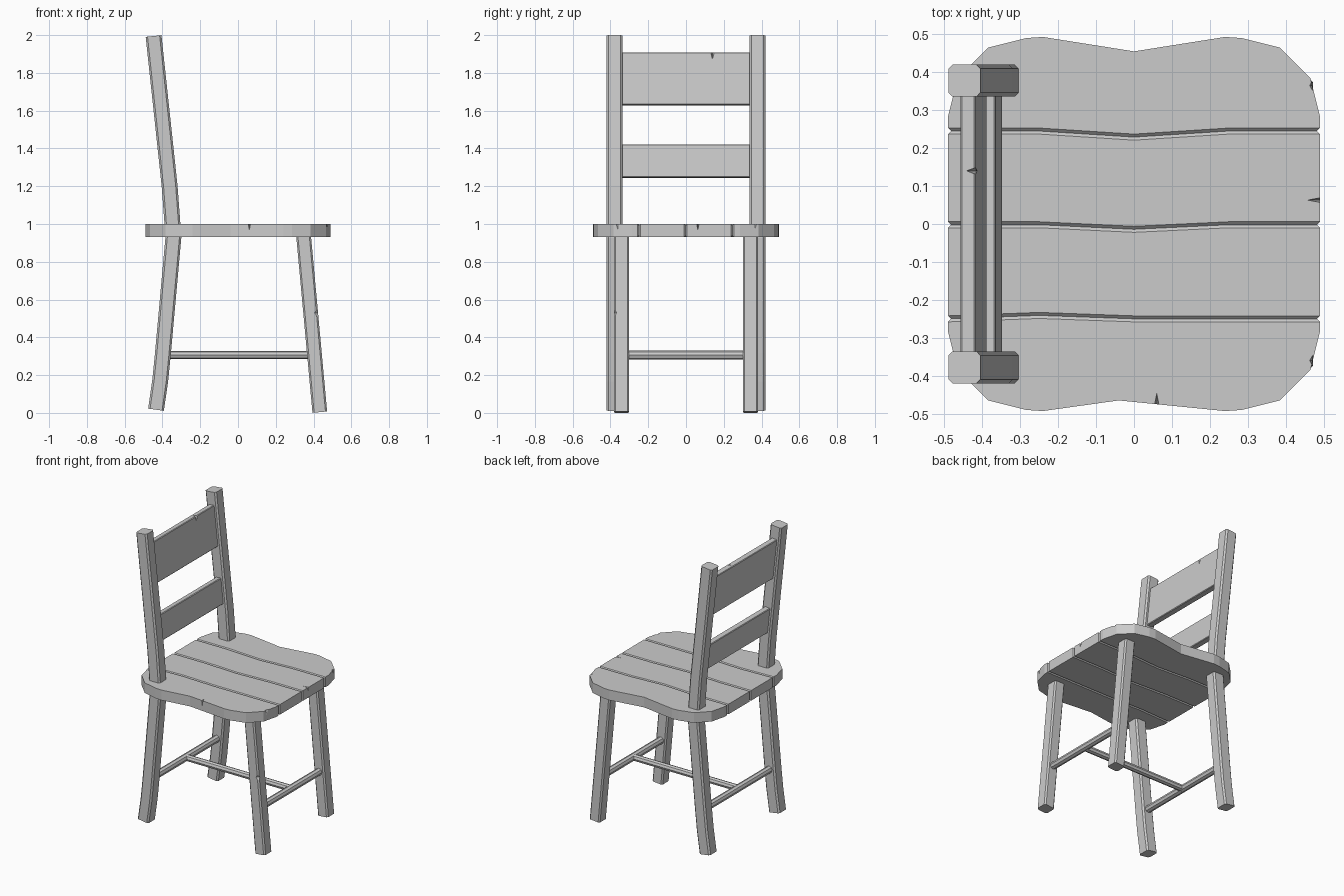
import bpy, bmesh
from mathutils import Vector

if "Cube" in bpy.data.objects:
    bpy.data.objects.remove(bpy.data.objects["Cube"], do_unlink=True)

grey = bpy.data.materials.new("plain grey wood")
grey.use_nodes = True
grey.diffuse_color = (0.6, 0.6, 0.6, 1)
grey.node_tree.nodes["Principled BSDF"].inputs["Base Color"].default_value = (0.6, 0.6, 0.6, 1)


def finish(bm, name):
    bmesh.ops.recalc_face_normals(bm, faces=bm.faces[:])
    me = bpy.data.meshes.new(name)
    bm.to_mesh(me)
    bm.free()
    me.materials.append(grey)
    ob = bpy.data.objects.new(name, me)
    bpy.context.scene.collection.objects.link(ob)
    return ob


def beam(name, path, y, half_x, half_y, chamfer):
    """Chamfered rectangular section swept along an (x, z) path at depth y."""
    bm = bmesh.new()
    pts = [Vector((x, y, z)) for x, z in path]
    a, b, c = half_x, half_y, chamfer
    section = [(a - c, -b), (a, c - b), (a, b - c), (a - c, b),
               (c - a, b), (-a, b - c), (-a, c - b), (c - a, -b)]
    rings = []
    for i, p in enumerate(pts):
        t = (pts[min(i + 1, len(pts) - 1)] - pts[max(i - 1, 0)]).normalized()
        side = Vector((t.z, 0, -t.x))
        rings.append([bm.verts.new(p + side * u + Vector((0, v, 0))) for u, v in section])
    for r, s in zip(rings, rings[1:]):
        for k in range(8):
            bm.faces.new((r[k], r[k - 1], s[k - 1], s[k]))
    bm.faces.new(rings[0])
    bm.faces.new(rings[-1])
    return finish(bm, name)


def rod(name, start, end, radius):
    """Eight-sided bar between two points."""
    a, b = Vector(start), Vector(end)
    bm = bmesh.new()
    bmesh.ops.create_cone(bm, cap_ends=True, segments=8, radius1=radius,
                          radius2=radius, depth=(b - a).length)
    ob = finish(bm, name)
    ob.location = (a + b) / 2
    ob.rotation_euler = (b - a).to_track_quat('Z', 'Y').to_euler()
    return ob


def nick(ob, centre, size, turn=0):
    """Cut a small V-shaped crack with an octahedron."""
    bm = bmesh.new()
    bmesh.ops.create_uvsphere(bm, u_segments=4, v_segments=2, radius=1)
    cutter = finish(bm, "crack_cutter")
    cutter.location, cutter.scale = centre, size
    cutter.rotation_euler.z = turn
    cutter.hide_render = True
    mod = ob.modifiers.new("crack", 'BOOLEAN')
    mod.operation, mod.solver, mod.object = 'DIFFERENCE', 'EXACT', cutter
    bpy.context.view_layer.update()
    cut = ob.evaluated_get(bpy.context.evaluated_depsgraph_get())
    me = bpy.data.meshes.new_from_object(cut)
    ob.modifiers.clear()
    ob.data = me
    bpy.data.objects.remove(cutter, do_unlink=True)


# Seat: four planks between wavy seams, chamfered along the seams
TOP, BOTTOM, END = 1.0, 0.93, 0.49
corner = [(END, 0.285), (0.465, 0.385), (0.385, 0.465), (0.285, 0.49), (0.24, 0.493)]


def seam(y, dips):
    return [(-END, y)] + [(x, y + d) for x, d in dips] + [(END, y)]


def rim(sign, mid_x, mid_y):
    half = [(x, sign * y) for x, y in corner]
    return [(-x, y) for x, y in half] + [(mid_x, sign * mid_y)] + half[::-1]


lines = [
    rim(-1, -0.04, 0.465),
    seam(-0.25, [(-0.25, 0.009), (0, 0)]),
    seam(-0.002, [(-0.25, 0), (0, -0.012), (0.25, 0)]),
    seam(0.245, [(-0.25, 0), (0, -0.016), (0.25, 0)]),
    rim(1, 0, 0.455),
]
planks = []
for i in range(4):
    low, high = lines[i], lines[i + 1]
    bm = bmesh.new()
    loop = low + high[::-1]
    under = [bm.verts.new((x, y, BOTTOM)) for x, y in loop]
    over = [bm.verts.new((x, y, TOP)) for x, y in loop]
    bm.faces.new(under)
    bm.faces.new(over)
    n = len(loop)
    for k in range(n):
        bm.faces.new((under[k - 1], under[k], over[k], over[k - 1]))
    seams = ([range(len(low))] if i > 0 else []) + ([range(len(low), n)] if i < 3 else [])
    edges = set()
    for run in seams:
        for row in (under, over):
            for k in list(run)[:-1]:
                edges.add(bm.edges.get((row[k], row[k + 1])))
        for k in (run[0], run[-1]):
            edges.add(bm.edges.get((under[k], over[k])))
    bmesh.ops.recalc_face_normals(bm, faces=bm.faces[:])
    bmesh.ops.bevel(bm, geom=list(edges), offset=0.008, segments=1, affect='EDGES')
    planks.append(finish(bm, f"seat_plank_{i + 1}"))
nick(planks[0], (0.06, -0.477, TOP), (0.006, 0.03, 0.035))
nick(planks[2], (END, 0.063, TOP), (0.033, 0.006, 0.035))
for plank, y in ((planks[0], -0.36), (planks[3], 0.365)):
    nick(plank, (0.471, y, TOP), (0.008, 0.014, 0.03))

# Back posts run from floor to top; front legs splay forward
post_path = [(-0.434, 0.017), (-0.412, 0.17), (-0.397, 0.32), (-0.342, 0.93),
             (-0.347, 1.0), (-0.362, 1.2), (-0.447, 1.995)]
leg_path = [(0.433, 0.004), (0.346, 0.95)]
for name, s in (("right", -1), ("left", 1)):
    beam(f"back_post_{name}", post_path, s * 0.378, 0.042, 0.042, 0.01)
    leg = beam(f"front_leg_{name}", leg_path, s * 0.342, 0.039, 0.04, 0.009)
    if s < 0:
        nick(leg, (0.424, -0.381, 0.53), (0.02, 0.014, 0.03))

# Backrest slats follow the lean of the posts
for name, z0, z1 in (("upper", 1.63, 1.907), ("lower", 1.245, 1.42)):
    path = [(-0.362 - (z - 1.2) * 0.107, z) for z in (z0, z1)]
    slat = beam(f"{name}_back_slat", path, 0, 0.02, 0.345, 0.004)
    bev = slat.modifiers.new("soft_edges", 'BEVEL')
    bev.width, bev.segments, bev.limit_method = 0.004, 1, 'ANGLE'
    bev.angle_limit = 1.0
    if name == "upper":
        nick(slat, (-0.417, 0.14, z1), (0.025, 0.009, 0.04))

# Stretchers form an H between the legs
Z = 0.306
rod("back_stretcher", (-0.398, -0.36, Z), (-0.398, 0.36, Z), 0.024)
rod("front_stretcher", (0.405, -0.33, Z), (0.405, 0.33, Z), 0.024)
rod("middle_stretcher", (-0.398, 0, Z), (0.405, 0, Z), 0.022)
